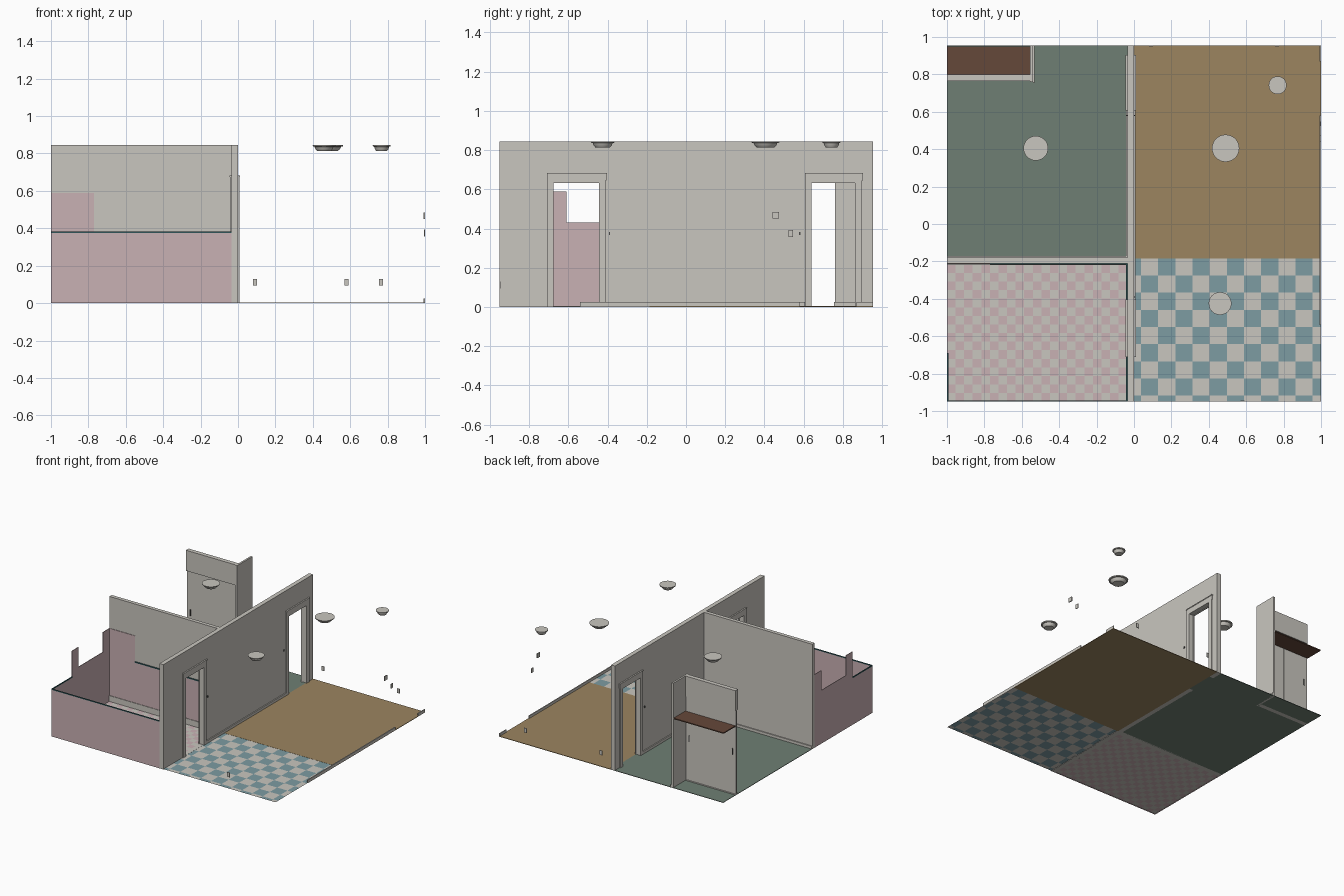
import bpy, bmesh, math

if "Cube" in bpy.data.objects:
    bpy.data.objects.remove(bpy.data.objects["Cube"])


def material(name, code):
    def linear(c):
        return c / 12.92 if c <= 0.04045 else ((c + 0.055) / 1.055) ** 2.4
    col = [linear(int(code[i:i + 2], 16) / 255) for i in (0, 2, 4)] + [1]
    m = bpy.data.materials.new(name)
    m.diffuse_color = col
    m.use_nodes = True
    b = next(n for n in m.node_tree.nodes if n.type == 'BSDF_PRINCIPLED')
    b.inputs["Base Color"].default_value = col
    return m


PLASTER = material("warm_grey", "C9C6BF")
GREEN = material("green_carpet", "6F7F74")
WOOD = material("tan_wood", "9C8560")
BLUE = material("blue_tile", "7D9CA2")
PINK = material("pink_tile", "C9B1B4")
SHELF = material("brown_shelf", "65483A")
TEAL = material("dark_teal_trim", "2F5558")
METAL = material("dark_metal", "4A4A48")


def finish(name, bm, mats):
    me = bpy.data.meshes.new(name)
    bm.to_mesh(me)
    bm.free()
    ob = bpy.data.objects.new(name, me)
    bpy.context.collection.objects.link(ob)
    for m in mats:
        me.materials.append(m)
    return ob


def boxes(name, mat, *spans):
    """One object from boxes given as (x0, x1, y0, y1, z0, z1)."""
    bm = bmesh.new()
    for x0, x1, y0, y1, z0, z1 in spans:
        for v in bmesh.ops.create_cube(bm, size=1)["verts"]:
            v.co.x = x0 if v.co.x < 0 else x1
            v.co.y = y0 if v.co.y < 0 else y1
            v.co.z = z0 if v.co.z < 0 else z1
    return finish(name, bm, [mat])


def ticks(lo, hi, start, step):
    out, t = [lo], start
    while t < hi - 0.001:
        if t > lo + 0.001:
            out.append(t)
        t += step
    return out + [hi]


def checker(name, xs, ys, z, mats, phase):
    bm = bmesh.new()
    grid = [[bm.verts.new((x, y, z)) for y in ys] for x in xs]
    for i in range(len(xs) - 1):
        for j in range(len(ys) - 1):
            f = bm.faces.new((grid[i][j], grid[i + 1][j],
                              grid[i + 1][j + 1], grid[i][j + 1]))
            f.material_index = (i + j + phase) % 2
    return finish(name, bm, mats)


BACK, FRONT, TOP = 0.955, -0.95, 0.845
WX = -0.035                      # west face of the dividing wall
PS, PN = -0.21, -0.18            # faces of the cross partition
DOORS = [(-0.68, -0.44), (0.637, 0.867)]
HEAD = 0.635
TILE = 0.0918

# Floors
boxes("green_floor", GREEN, (-1, WX, PN, BACK, 0, 0.004),
      (WX, 0, *DOORS[1], 0, 0.004))
boxes("wood_floor", WOOD, (0, 1, -0.185, BACK, 0, 0.004))
kitchen_y = ticks(FRONT, -0.185, -0.275 - 8 * TILE, TILE)
checker("kitchen_floor", ticks(0, 1, 0.037, TILE), kitchen_y, 0.003,
        [PLASTER, BLUE], 1)
checker("bathroom_floor", ticks(-1, WX, -1, TILE / 2),
        ticks(FRONT, PS, FRONT, TILE / 2), 0.003, [PLASTER, PINK], 0)
boxes("bathroom_threshold", PLASTER, (WX, 0, *DOORS[0], 0, 0.004))

# Walls
(a0, a1), (b0, b1) = DOORS
boxes("dividing_wall", PLASTER,
      (WX, 0, FRONT, a0, 0, TOP), (WX, 0, a1, b0, 0, TOP),
      (WX, 0, b1, BACK, 0, TOP),
      (WX, 0, a0, a1, HEAD, TOP), (WX, 0, b0, b1, HEAD, TOP))
boxes("partition_wall", PLASTER, (-1, WX, PS, PN, 0, TOP))

# Door casings on both faces, plus latch plates
for label, (y0, y1) in zip(("bathroom", "bedroom"), DOORS):
    for side, x0, x1 in (("east", 0, 0.008), ("west", WX - 0.008, WX)):
        boxes(f"{label}_casing_{side}", PLASTER,
              (x0, x1, y0 - 0.028, y0 + 0.004, 0, 0.645),
              (x0, x1, y1 - 0.004, y1 + 0.03, 0, 0.645),
              (x0, x1, y0, y1, HEAD - 0.004, 0.645),
              (x0, x1, y0 - 0.028, y1 + 0.035, 0.645, 0.675),
              (x0 - 0.003, x1 + 0.003, y0 - 0.03, y1 + 0.037, 0.675, 0.682))
for y in (-0.39, 0.58):
    boxes("latch_plate", METAL, (0, 0.006, y - 0.003, y + 0.003, 0.368, 0.382),
          (WX - 0.006, WX, y - 0.003, y + 0.003, 0.368, 0.382))

# Bathroom tile sheets
T = 0.004
DADO, HIGH, SILL = 0.375, 0.59, 0.43
boxes("front_tile", PINK, (-1, WX, FRONT, FRONT + T, 0, DADO))
boxes("side_tile", PINK,
      (-1, -1 + T, FRONT, -0.69, 0, DADO),
      (-1, -1 + T, -0.69, -0.61, 0, HIGH),
      (-1, -1 + T, -0.61, -0.295, 0, SILL),
      (-1, -1 + T, -0.295, PS, 0, HIGH))
boxes("partition_tile", PINK, (-1, -0.77, PS - T, PS, 0, HIGH),
      (-0.77, WX, PS - T, PS, 0, DADO))
boxes("divider_tile", PINK,
      (WX - T, WX, FRONT, a0 - 0.03, 0, DADO),
      (WX - T, WX, a1 + 0.03, PS, 0, DADO))
boxes("tile_trim", TEAL,
      (-1, WX, FRONT, FRONT + 0.007, DADO, DADO + 0.008),
      (-1, -0.993, FRONT, -0.69, DADO, DADO + 0.008),
      (-0.77, WX, PS - 0.007, PS, DADO, DADO + 0.008),
      (WX - 0.007, WX, FRONT, a0 - 0.03, DADO, DADO + 0.008),
      (WX - 0.007, WX, a1 + 0.03, PS, DADO, DADO + 0.008))

# Baseboards
B = 0.008
boxes("baseboards", PLASTER,
      (1 - B, 1, -0.54, 0.58, 0, 0.025), (1 - B, 1, 0.87, BACK, 0, 0.025),
      (0, B, a1 + 0.03, b0 - 0.03, 0, 0.025),
      (WX - B, WX, PN, b0 - 0.03, 0, 0.025),
      (-1, WX, PN, PN + B, 0, 0.025),
      (-1, WX, PS - B, PS, 0, 0.05),
      (-0.54, -0.54 + B, 0.755, BACK, 0, 0.025))

# Closet
CX = -0.555
boxes("closet_walls", PLASTER, (CX, -0.54, 0.76, BACK, 0, TOP),
      (-1, CX, 0.765, 0.8, 0.68, TOP))
boxes("closet_doors", PLASTER, (-1, -0.779, 0.78, 0.792, 0.008, 0.68),
      (-0.776, CX, 0.78, 0.792, 0.008, 0.68))
boxes("closet_sill", PLASTER, (-1, CX, 0.765, 0.8, 0, 0.008))
boxes("closet_shelf", SHELF, (-1, CX, 0.8, BACK - 0.005, 0.555, 0.563))
for x in (-0.97, -0.585):
    boxes("closet_handle", METAL, (x - 0.003, x + 0.003, 0.774, 0.798, 0.32, 0.37))

# Outlets and switches
for x, y in ((0.09, BACK), (0.765, BACK), (0.58, FRONT + 0.005)):
    boxes("outlet", PLASTER, (x - 0.011, x + 0.011, y - 0.005, y, 0.094, 0.13))
boxes("thermostat", PLASTER, (0.992, 1, 0.44, 0.474, 0.45, 0.485))
boxes("light_switch", PLASTER, (0.995, 1, 0.523, 0.547, 0.357, 0.393))


# Ceiling lights: stepped bowls, widest at the top
def ceiling_light(name, x, y, r, sides=32):
    bm = bmesh.new()
    rings = []
    for k, z in ((1, 0.845), (0.97, 0.838), (0.83, 0.836), (0.76, 0.824), (0.6, 0.813)):
        ring = []
        for i in range(sides):
            a = math.tau * i / sides
            ring.append(bm.verts.new((x + k * r * math.cos(a), y + k * r * math.sin(a), z)))
        rings.append(ring)
    for up, low in zip(rings, rings[1:]):
        for i in range(sides):
            j = (i + 1) % sides
            bm.faces.new((up[i], low[i], low[j], up[j]))
    bm.faces.new(rings[0])
    bm.faces.new(rings[-1][::-1])
    bmesh.ops.recalc_face_normals(bm, faces=bm.faces[:])
    ob = finish(name, bm, [PLASTER])
    bpy.ops.object.select_all(action='DESELECT')
    ob.select_set(True)
    bpy.context.view_layer.objects.active = ob
    bpy.ops.object.shade_smooth_by_angle(angle=math.radians(30))


ceiling_light("bedroom_light", -0.525, 0.405, 0.066)
ceiling_light("living_light", 0.49, 0.405, 0.073)
ceiling_light("entry_light", 0.768, 0.742, 0.048)
ceiling_light("kitchen_light", 0.46, -0.425, 0.061)
